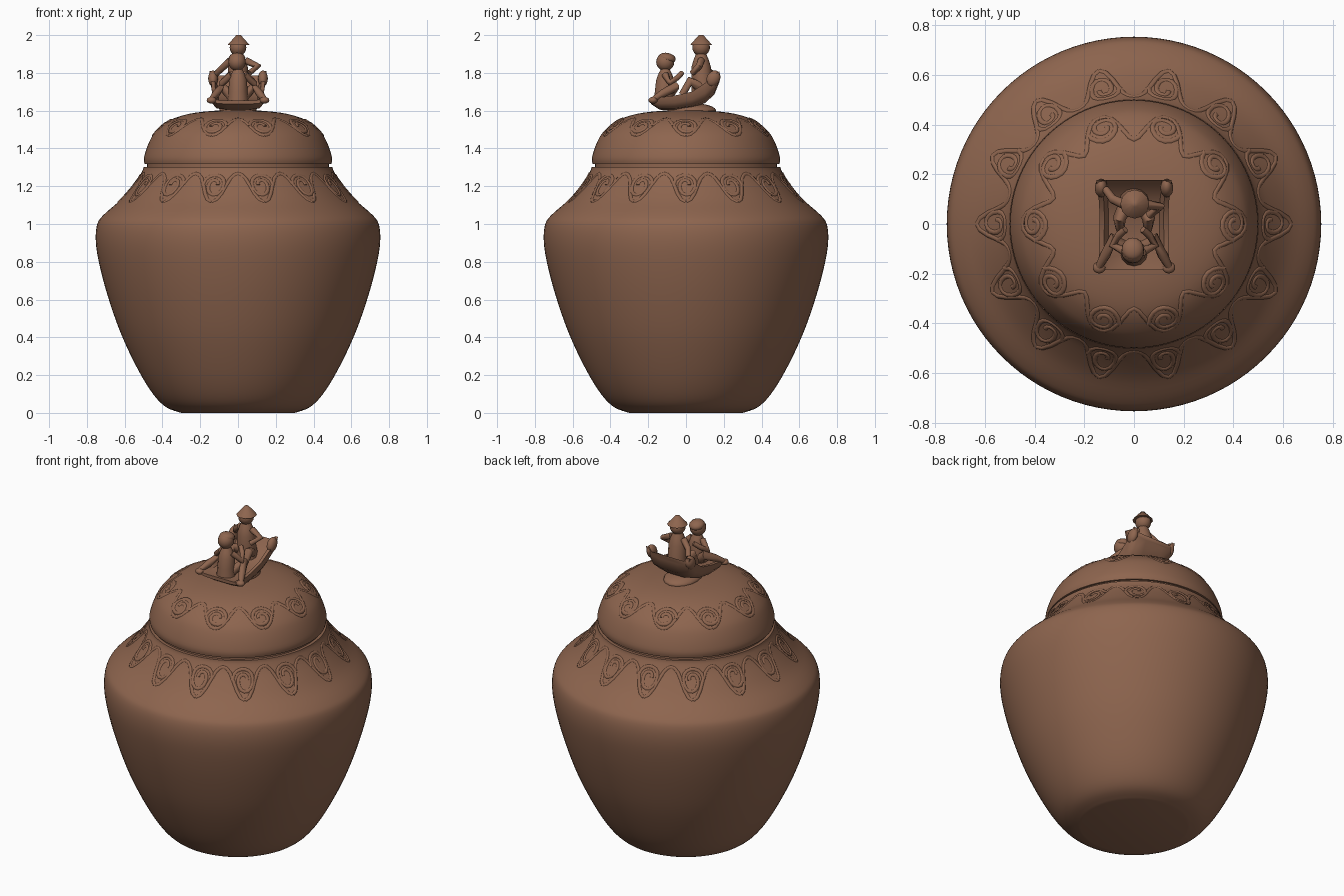
import bpy, bmesh, math
from mathutils import Vector

if "Cube" in bpy.data.objects:
    bpy.data.objects.remove(bpy.data.objects["Cube"])

clay = bpy.data.materials.new("brown_clay")
clay.diffuse_color = (0.27, 0.130, 0.077, 1)
clay.use_nodes = True
clay.node_tree.nodes["Principled BSDF"].inputs["Base Color"].default_value = clay.diffuse_color


def finish(obj, angle=40):
    obj.data.materials.append(clay)
    bpy.ops.object.select_all(action='DESELECT')
    obj.select_set(True)
    bpy.context.view_layer.objects.active = obj
    bpy.ops.object.shade_smooth_by_angle(angle=math.radians(angle))
    return obj


def from_bmesh(name, bm, angle=40):
    bmesh.ops.recalc_face_normals(bm, faces=bm.faces)
    me = bpy.data.meshes.new(name)
    bm.to_mesh(me)
    bm.free()
    obj = bpy.data.objects.new(name, me)
    bpy.context.collection.objects.link(obj)
    return finish(obj, angle)


def smooth_profile(pts, steps=4):
    """Catmull-Rom through the profile points."""
    p = [Vector(q) for q in [pts[0]] + pts + [pts[-1]]]
    out = []
    for i in range(1, len(p) - 2):
        a, b, c, d = p[i - 1:i + 3]
        for k in range(steps):
            t = k / steps
            out.append(0.5 * (2 * b + (c - a) * t + (2 * a - 5 * b + 4 * c - d) * t * t
                              + (3 * b - a - 3 * c + d) * t ** 3))
    return out + [p[-1]]


def lathe(name, profile, sides=96):
    bm = bmesh.new()
    rings = [[bm.verts.new((r * math.cos(2 * math.pi * i / sides),
                            r * math.sin(2 * math.pi * i / sides), z))
              for i in range(sides)] for r, z in profile]
    for a, b in zip(rings, rings[1:]):
        for i in range(sides):
            j = (i + 1) % sides
            bm.faces.new((a[i], a[j], b[j], b[i]))
    bm.faces.new(rings[0])
    bm.faces.new(rings[-1])
    return from_bmesh(name, bm)


def tubes(name, paths, sides=2):
    """Tapered round tubes; each path is a list of (x, y, z, radius)."""
    cu = bpy.data.curves.new(name, 'CURVE')
    cu.dimensions = '3D'
    cu.bevel_depth = 1.0
    cu.bevel_resolution = sides
    cu.use_fill_caps = True
    for path in paths:
        s = cu.splines.new('POLY')
        s.points.add(len(path) - 1)
        for pt, (x, y, z, r) in zip(s.points, path):
            pt.co = (x, y, z, 1)
            pt.radius = r
    obj = bpy.data.objects.new(name, cu)
    bpy.context.collection.objects.link(obj)
    bpy.ops.object.select_all(action='DESELECT')
    obj.select_set(True)
    bpy.context.view_layer.objects.active = obj
    bpy.ops.object.convert(target='MESH')
    return finish(bpy.context.object, 60)


def ball(name, loc, scale, tilt=0):
    bpy.ops.mesh.primitive_uv_sphere_add(segments=16, ring_count=10, location=loc,
                                         rotation=(tilt, 0, 0))
    obj = bpy.context.object
    obj.name = name
    obj.scale = scale
    return finish(obj, 60)


# Jar body, inset neck and domed lid
body = smooth_profile([(0.30, 0.0), (0.38, 0.03), (0.45, 0.10), (0.53, 0.23), (0.62, 0.42),
                       (0.69, 0.62), (0.735, 0.79), (0.753, 0.91), (0.745, 1.0), (0.71, 1.05),
                       (0.62, 1.13), (0.54, 1.225), (0.507, 1.28), (0.50, 1.303)])
lid = smooth_profile([(0.495, 1.318), (0.497, 1.355), (0.472, 1.43), (0.435, 1.49), (0.36, 1.55),
                      (0.25, 1.585), (0.12, 1.60), (0.02, 1.605)])
lathe("jar_body", body)
lathe("jar_neck", [(0.482, 1.29), (0.482, 1.33)])
lathe("lid", lid)


def on_surface(profile, ang, s, radius, sink):
    """Point at fraction s along a profile, sunk just below the surface."""
    f = max(0, min(len(profile) - 1.001, s * (len(profile) - 1)))
    i = int(f)
    p = profile[i].lerp(profile[i + 1], f - i)
    d = profile[i + 1] - profile[i]
    n = Vector((d.y, -d.x)).normalized()
    p = p - n * sink
    return (p.x * math.cos(ang), p.x * math.sin(ang), p.y, radius)


def scrolls(name, profile, count, s_mid, s_size, a_size):
    """Low-relief cloud scrolls joined by wavy stems."""
    paths = []
    for k in range(count):
        a0 = 2 * math.pi * k / count
        flip = 1 if k % 2 else -1
        curl, stem = [], []
        for i in range(23):
            t = i / 22
            th = t * 3 * math.pi
            q = 1 - 0.75 * t
            curl.append(on_surface(profile, a0 + flip * a_size * q * math.cos(th),
                                   s_mid + s_size * q * math.sin(th), 0.014, 0.009))
        for i in range(13):
            t = i / 12
            stem.append(on_surface(profile, a0 + t * 2 * math.pi / count,
                                   s_mid - s_size * 1.1 * math.cos(2 * math.pi * t),
                                   0.013, 0.009))
        paths += [curl, stem]
    return tubes(name, paths)


scrolls("shoulder_relief", body, 14, 0.83, 0.065, 0.12)
scrolls("lid_relief", lid, 10, 0.49, 0.10, 0.17)

# Mound and boat on the lid: stations of (y, keel z, rim z, deck z, half width)
ball("boat_mound", (0, 0.03, 1.60), (0.10, 0.13, 0.04))
stations = [(-0.185, 1.635, 1.660, 1.655, 0.135), (-0.14, 1.605, 1.670, 1.650, 0.142),
            (-0.06, 1.603, 1.680, 1.655, 0.140), (0.03, 1.615, 1.700, 1.670, 0.138),
            (0.10, 1.640, 1.745, 1.700, 0.142), (0.15, 1.685, 1.790, 1.745, 0.150),
            (0.178, 1.755, 1.810, 1.785, 0.150)]
bm = bmesh.new()
loops = []
for y, keel, rim, deck, w in stations:
    h = rim - keel
    half = [(w, rim), (w * 0.96, keel + h * 0.5), (w * 0.80, keel + h * 0.12), (w * 0.4, keel)]
    inner = [(w * 0.86, rim), (w * 0.74, deck)]
    outline = half + [(-x, z) for x, z in reversed(half)]
    outline += [(-x, z) for x, z in inner] + list(reversed(inner))
    loops.append([bm.verts.new((x, y, z)) for x, z in outline])
for a, b in zip(loops, loops[1:]):
    for i in range(len(a)):
        j = (i + 1) % len(a)
        bm.faces.new((a[i], a[j], b[j], b[i]))
bm.faces.new(loops[0])
bm.faces.new(loops[-1])
from_bmesh("boat", bm, 50)

# Rounded knobs on the stern and bow corners
for side, tag in ((-1, "left"), (1, "right")):
    ball("stern_knob_" + tag, (side * 0.132, 0.145, 1.77), (0.026, 0.035, 0.045), -0.5)
    ball("bow_knob_" + tag, (side * 0.14, -0.175, 1.655), (0.026, 0.024, 0.018))

# Front rower: torso, head, bent arms and legs spread to the bow corners
tubes("front_torso", [[(0, -0.115, 1.65, 0.055), (0, -0.115, 1.70, 0.050),
                       (0, -0.11, 1.76, 0.048), (0, -0.11, 1.795, 0.036), (0, -0.11, 1.83, 0.018)]], 4)
ball("front_head", (-0.005, -0.11, 1.858), (0.046, 0.048, 0.048))
ball("front_hair", (-0.005, -0.10, 1.878), (0.044, 0.046, 0.028), -0.2)
tubes("front_arms", [[(s * 0.035, -0.11, 1.79, 0.019), (s * 0.085, -0.085, 1.745, 0.018),
                      (s * 0.062, -0.045, 1.775, 0.015), (s * 0.035, -0.022, 1.80, 0.014)]
                     for s in (-1, 1)])
tubes("front_legs", [[(s * 0.03, -0.10, 1.675, 0.030), (s * 0.085, -0.06, 1.725, 0.026),
                      (s * 0.115, -0.125, 1.69, 0.021), (s * 0.15, -0.187, 1.65, 0.013)]
                     for s in (-1, 1)])

# Back rower: taller, arms laid on the stern, pointed hat
tubes("back_torso", [[(0, 0.09, 1.69, 0.062), (0, 0.085, 1.76, 0.054), (0, 0.08, 1.83, 0.052),
                      (0, 0.08, 1.875, 0.038), (0, 0.08, 1.92, 0.019)]], 4)
ball("back_head", (0.0, 0.08, 1.935), (0.044, 0.047, 0.046))
bpy.ops.mesh.primitive_cone_add(vertices=12, radius1=0.058, radius2=0.012, depth=0.052,
                                location=(0.003, 0.08, 1.974))
bpy.context.object.name = "back_hat"
finish(bpy.context.object, 50)
tubes("back_arms", [
    [(-0.04, 0.08, 1.865, 0.020), (-0.085, 0.10, 1.825, 0.018), (-0.115, 0.14, 1.795, 0.016)],
    [(0.04, 0.08, 1.865, 0.020), (0.105, 0.07, 1.835, 0.019), (0.06, 0.035, 1.80, 0.016)]])
tubes("back_legs", [[(s * 0.03, 0.08, 1.72, 0.032), (s * 0.06, 0.02, 1.755, 0.026),
                     (s * 0.055, -0.02, 1.685, 0.019)] for s in (-1, 1)])
